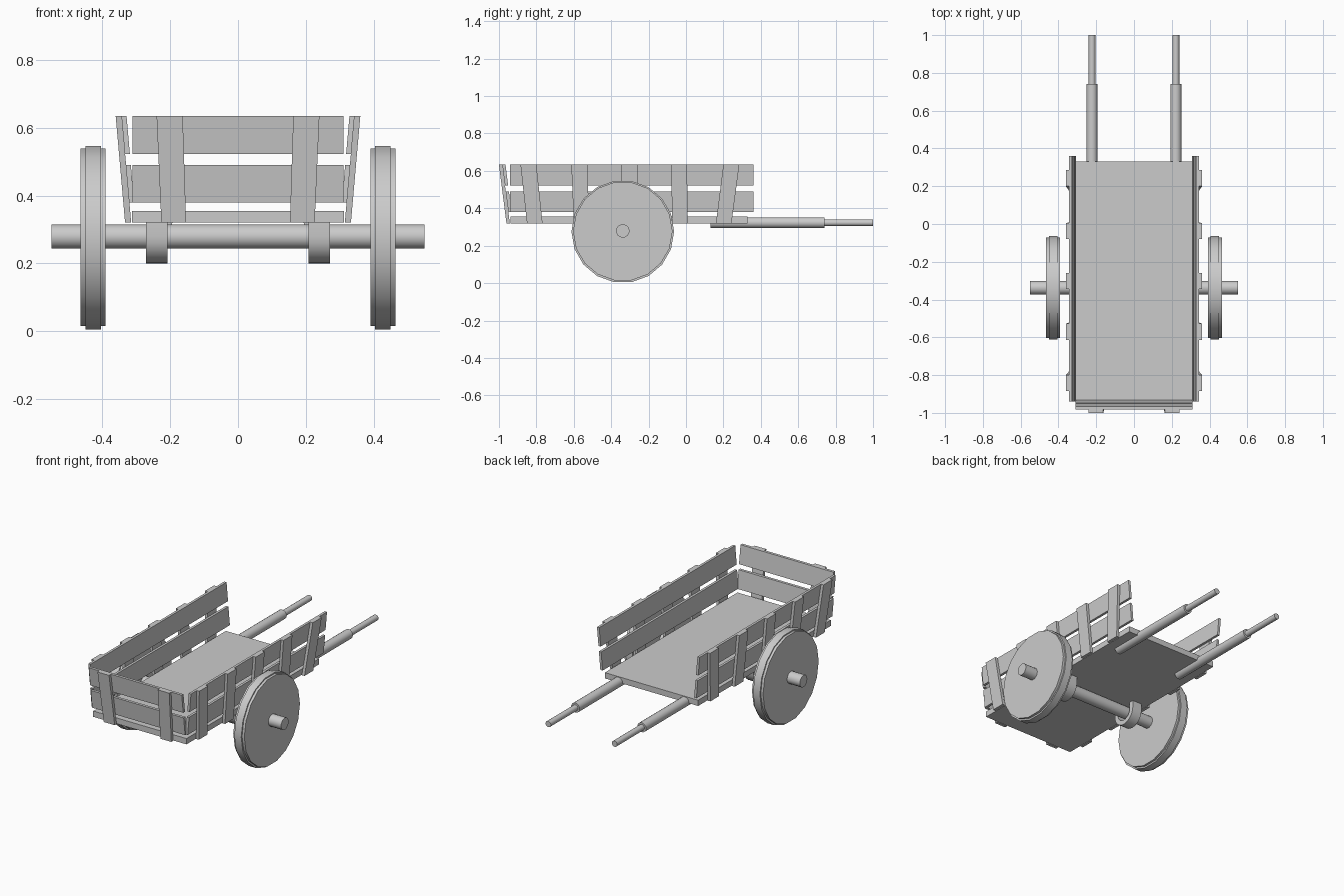
import bpy, bmesh
from math import pi, cos, sin, radians

if "Cube" in bpy.data.objects:
    bpy.data.objects.remove(bpy.data.objects["Cube"])

Z0, Z1 = 0.32, 0.634


def mesh_object(name, verts, faces):
    me = bpy.data.meshes.new(name)
    me.from_pydata(verts, [], faces)
    bm = bmesh.new()
    bm.from_mesh(me)
    bmesh.ops.recalc_face_normals(bm, faces=bm.faces)
    bm.to_mesh(me)
    bm.free()
    ob = bpy.data.objects.new(name, me)
    bpy.context.collection.objects.link(ob)
    return ob


def prism(name, front, back):
    n = len(front)
    faces = [tuple(range(n)), tuple(range(n, 2 * n))]
    faces += [(i, (i + 1) % n, n + (i + 1) % n, n + i) for i in range(n)]
    return mesh_object(name, front + back, faces)


def leaning_board(name, low, high, z0, z1, d0, d1, place, slope):
    # board with bottom span low, top span high, leaning outward with height
    outline = [(low[0], z0), (low[1], z0), (high[1], z1), (high[0], z1)]
    layer = lambda d: [place(u, d + (z - Z0) * slope, z) for u, z in outline]
    return prism(name, layer(d0), layer(d1))


def cylinder(name, radius, depth, loc, axis, sides):
    rot = (0, pi / 2, 0) if axis == 'x' else (pi / 2, 0, 0)
    bpy.ops.mesh.primitive_cylinder_add(vertices=sides, radius=radius, depth=depth,
                                        location=loc, rotation=rot)
    ob = bpy.context.object
    ob.name = name
    bpy.ops.object.shade_smooth_by_angle(angle=radians(35))
    return ob


# floor
bpy.ops.mesh.primitive_cube_add(size=1, location=(0, -0.304, 0.3375))
floor = bpy.context.object
floor.name = "floor"
floor.scale = (0.624, 1.268, 0.035)

PLANKS = [(0.38, 0.49), (0.522, Z1)]
# side posts fan outward: (bottom start, top start)
POSTS = [(-0.85, -0.885), (-0.60, -0.613), (-0.343, -0.345), (-0.073, -0.08), (0.16, 0.20)]

for s, side in ((-1, "left"), (1, "right")):
    # side planks and posts
    put = lambda u, d, z, s=s: (s * d, u, z)
    for z0, z1 in PLANKS:
        leaning_board(side + "_plank", (-0.94, 0.36), (-0.94, 0.36), z0, z1,
                      0.301, 0.316, put, 0.088)
    for b, t in POSTS:
        leaning_board(side + "_post", (b, b + 0.083), (t, t + 0.085), Z0, Z1,
                      0.315, 0.333, put, 0.088)

    # front posts
    leaning_board("front_post", (s * 0.153, s * 0.226), (s * 0.163, s * 0.24), Z0, Z1,
                  0.942, 0.96, lambda u, d, z: (u, -d, z), 0.128)

    # wheel with raised rim
    cylinder(side + "_wheel", 0.266, 0.074, (s * 0.428, -0.338, 0.277), 'x', 18)
    cylinder(side + "_wheel_rim", 0.2745, 0.046, (s * 0.427, -0.338, 0.2755), 'x', 18)

    # handle shaft and thinner grip
    cylinder(side + "_shaft", 0.029, 0.61, (s * 0.222, 0.435, 0.323), 'y', 16)
    cylinder(side + "_grip", 0.018, 0.30, (s * 0.222, 0.85, 0.323), 'y', 16)

    # axle hanger, a U-shaped strap under the floor
    arc = [pi + pi * i / 12 for i in range(13)]
    pts = lambda r: [(-r, Z0)] + [(r * cos(a), 0.28 + r * sin(a)) for a in arc] + [(r, Z0)]
    outer, inner = pts(0.08), pts(0.052)
    x0, x1 = s * 0.208, s * 0.272
    n = len(outer)
    verts = [(x, -0.338 + y, z) for x in (x0, x1) for ring in (outer, inner) for y, z in ring]
    faces = [(0, n, 3 * n, 2 * n), (n - 1, 2 * n - 1, 4 * n - 1, 3 * n - 1)]
    for i in range(n - 1):
        for a, b in ((0, n), (2 * n, 3 * n), (0, 2 * n), (n, 3 * n)):
            faces.append((a + i, a + i + 1, b + i + 1, b + i))
    strap = mesh_object(side + "_axle_strap", verts, faces)
    bpy.ops.object.select_all(action='DESELECT')
    strap.select_set(True)
    bpy.context.view_layer.objects.active = strap
    bpy.ops.object.shade_smooth_by_angle(angle=radians(35))

# front planks
for z0, z1 in PLANKS:
    leaning_board("front_plank", (-0.311, 0.311), (-0.311, 0.311), z0, z1,
                  0.925, 0.942, lambda u, d, z: (u, -d, z), 0.128)

# axle
cylinder("axle", 0.036, 1.1, (0, -0.338, 0.279), 'x', 18)
